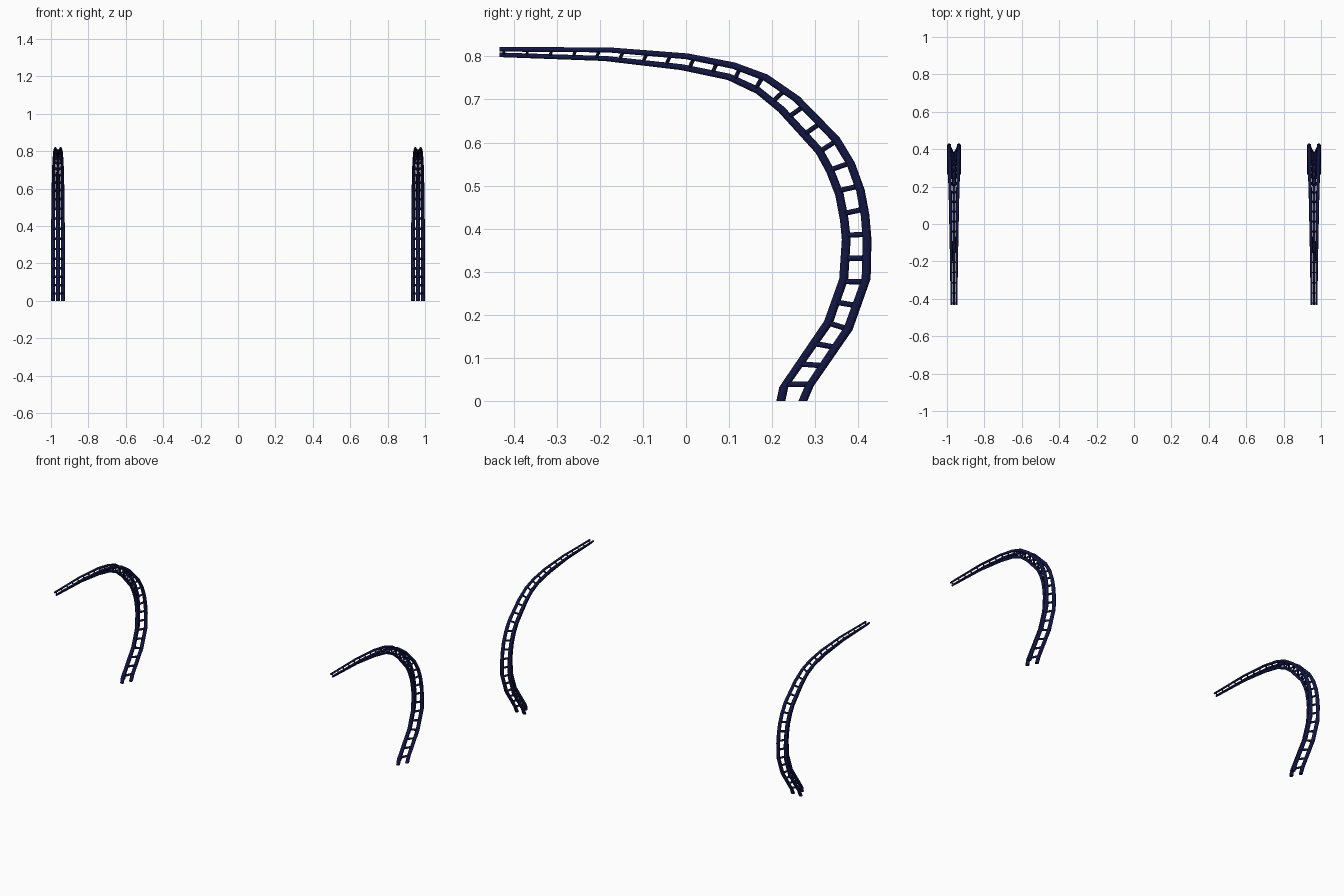
import bpy, bmesh, math
from mathutils import Vector

if "Cube" in bpy.data.objects:
    bpy.data.objects.remove(bpy.data.objects["Cube"])

navy = bpy.data.materials.new("navy_steel")
navy.diffuse_color = (0.006, 0.008, 0.055, 1)
navy.use_nodes = True
navy.node_tree.nodes["Principled BSDF"].inputs["Base Color"].default_value = navy.diffuse_color

# Side silhouette: outer edge (y, z), inner edge (y, z), tube radius
STATIONS = [
    (.282, .000, .209, .000, .0110), (.297, .035, .216, .033, .0110),
    (.387, .165, .320, .186, .0110), (.429, .284, .355, .284, .0110),
    (.431, .375, .361, .375, .0108), (.426, .433, .357, .418, .0106),
    (.415, .491, .346, .477, .0104), (.392, .554, .325, .531, .0102),
    (.357, .612, .301, .575, .0100), (.264, .707, .214, .671, .0094),
    (.190, .758, .163, .713, .0088), (.114, .786, .096, .745, .0082),
    (.005, .807, -.013, .768, .0076), (-.176, .821, -.190, .789, .0066),
    (-.433, .822, -.433, .798, .0056)]
CENTRE_X = .9625
RUNGS = 27
SIDES = 10


def tube(bm, rings):
    """Skin a tube through (centre, axis_a, axis_b, radius) rings."""
    loops = []
    for c, a, b, r in rings:
        loops.append([bm.verts.new(c + (a * math.cos(t) + b * math.sin(t)) * r)
                      for t in (2 * math.pi * i / SIDES for i in range(SIDES))])
    for p, q in zip(loops, loops[1:]):
        for i in range(SIDES):
            j = (i + 1) % SIDES
            bm.faces.new((p[i], p[j], q[j], q[i]))
    bm.faces.new(loops[0][::-1])
    bm.faces.new(loops[-1])


def bar(bm, p, q, r):
    d = (q - p).normalized()
    a = d.orthogonal().normalized()
    tube(bm, [(v, a, d.cross(a), r) for v in (p, q)])


def finish(bm, name, cx):
    bmesh.ops.recalc_face_normals(bm, faces=bm.faces)
    me = bpy.data.meshes.new(name)
    bm.to_mesh(me)
    bm.free()
    me.materials.append(navy)
    ob = bpy.data.objects.new(name, me)
    ob.location.x = cx
    bpy.context.collection.objects.link(ob)
    bpy.context.view_layer.objects.active = ob
    bpy.ops.object.select_all(action='DESELECT')
    ob.select_set(True)
    bpy.ops.object.shade_smooth_by_angle(angle=math.radians(40))


# Centre lines of the three chords
X = Vector((1, 0, 0))
outer, inner, frames = [], [], []
for oy, oz, iy, iz, r in STATIONS:
    o, i = Vector((0, oy, oz)), Vector((0, iy, iz))
    d = (o - i).normalized()
    outer.append(o - d * r)
    inner.append(i + d * r)
    frames.append((d, r))


def half_width(r):
    return .0125 + (r - .0056) / .0054 * .0140


# Rung positions, evenly spaced along the arch
mids = [(o + i) / 2 for o, i in zip(outer, inner)]
dist = [0]
for p, q in zip(mids, mids[1:]):
    dist.append(dist[-1] + (q - p).length)


def rung_at(s):
    k = max(n for n in range(len(dist) - 1) if dist[n] <= s)
    t = (s - dist[k]) / (dist[k + 1] - dist[k])
    r = frames[k][1] * (1 - t) + frames[k + 1][1] * t
    return outer[k].lerp(outer[k + 1], t), inner[k].lerp(inner[k + 1], t), r


for side, sx in (("left", -1), ("right", 1)):
    cx = sx * CENTRE_X
    # Two outer chords and one inner chord
    for name, path, sgn in (("outer_chord_a", outer, -1), ("outer_chord_b", outer, 1),
                            ("inner_chord", inner, 0)):
        bm = bmesh.new()
        tube(bm, [(p + X * sgn * half_width(r), X, d, r)
                  for p, (d, r) in zip(path, frames)])
        finish(bm, f"{side}_{name}", cx)
    # V-shaped rungs from the inner chord to each outer chord
    bm = bmesh.new()
    for n in range(RUNGS):
        s = .042 + (dist[-1] - .052) * n / (RUNGS - 1)
        o, i, r = rung_at(s)
        for sgn in (-1, 1):
            bar(bm, i, o + X * sgn * half_width(r), r * .58)
    finish(bm, f"{side}_rungs", cx)
